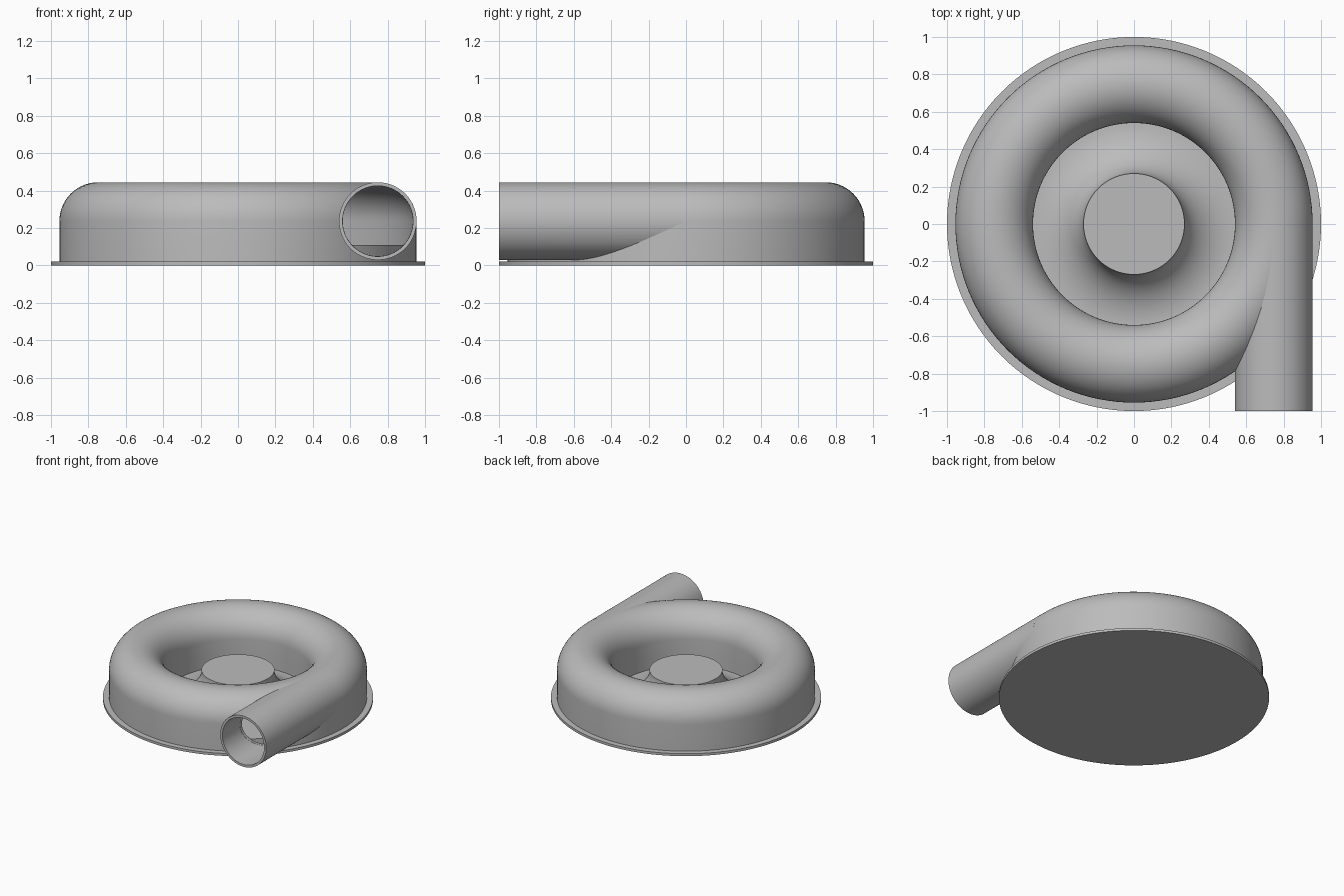
import bpy, bmesh
from math import sin, cos, pi
from mathutils import Matrix

old = bpy.data.objects.get("Cube")
if old:
    bpy.data.objects.remove(old, do_unlink=True)

grey = bpy.data.materials.new("light grey")
grey.use_nodes = True
COLOUR = (0.5, 0.5, 0.5, 1)
grey.diffuse_color = COLOUR
grey.node_tree.nodes["Principled BSDF"].inputs["Base Color"].default_value = COLOUR

# Shared dimensions
TUBE_R, TUBE_X, TUBE_Z = 0.2075, 0.7475, 0.237
WALL = 0.019
STEP_Z = 0.11
PLATE_Z = 0.02
RIM = TUBE_X - TUBE_R


def arc(cx, cz, rx, rz, start, end, n=28):
    angles = [start + (end - start) * i / n for i in range(n + 1)]
    return [(cx + rx * cos(a), cz + rz * sin(a)) for a in angles]


def lathe(name, profile, closed=False, steps=128):
    """Revolve an (r, z) profile around the z axis."""
    bm = bmesh.new()
    verts = [bm.verts.new((r, 0, z)) for r, z in profile]
    edges = [bm.edges.new(p) for p in zip(verts, verts[1:])]
    if closed:
        edges.append(bm.edges.new((verts[-1], verts[0])))
    bmesh.ops.spin(bm, geom=verts + edges, cent=(0, 0, 0), axis=(0, 0, 1),
                   angle=2 * pi, steps=steps)
    bmesh.ops.remove_doubles(bm, verts=bm.verts, dist=1e-5)
    bmesh.ops.recalc_face_normals(bm, faces=bm.faces)
    mesh = bpy.data.meshes.new(name)
    bm.to_mesh(mesh)
    bm.free()
    mesh.materials.append(grey)
    obj = bpy.data.objects.new(name, mesh)
    bpy.context.collection.objects.link(obj)
    return obj


def lay_along_y(obj):
    """Turn a lathed part so its axis runs toward the front in the outlet."""
    obj.data.transform(Matrix.Translation((TUBE_X, 0, TUBE_Z))
                       @ Matrix.Rotation(pi / 2, 4, 'X'))
    return obj


def cut(obj, cutter):
    mod = obj.modifiers.new("cut", 'BOOLEAN')
    mod.operation = 'DIFFERENCE'
    mod.solver = 'EXACT'
    mod.object = cutter
    bpy.context.view_layer.update()
    graph = bpy.context.evaluated_depsgraph_get()
    mesh = bpy.data.meshes.new_from_object(obj.evaluated_get(graph))
    obj.modifiers.clear()
    obj.data = mesh
    bpy.data.objects.remove(cutter, do_unlink=True)


# Round base plate
base = lathe("base_plate", [(0, 0), (1, 0), (1, PLATE_Z), (0, PLATE_Z)])

# Central hub with a concave flare
hub = lathe("hub", [(0, 0.01), (RIM, 0.01)]
            + arc(RIM, 0.24, 0.27, 0.218, 1.5 * pi, pi) + [(0, 0.24)])

# Raised floor ring inside the housing
floor = lathe("inner_floor", [(RIM, 0.01), (0.94, 0.01),
                              (0.94, STEP_Z), (RIM, STEP_Z)], closed=True)

# Ring-shaped housing shell
bore = TUBE_R - WALL
outer = arc(TUBE_X, TUBE_Z, TUBE_R, TUBE_R, 0, pi)
inner = arc(TUBE_X, TUBE_Z, bore, bore, pi, 0)
housing = lathe("housing", [(TUBE_X + TUBE_R, 0.01)] + outer
                + [(RIM, STEP_Z), (RIM + WALL, STEP_Z)] + inner
                + [(TUBE_X + bore, 0.01)], closed=True)

# Straight outlet pipe, open at the front
pipe = lay_along_y(lathe("outlet_pipe", [(TUBE_R, 0.02), (TUBE_R, 1),
                                         (bore, 1), (bore, 0.02)],
                         closed=True, steps=80))

# Open the passage between pipe and housing
cut(pipe, lathe("housing_void", [(RIM + WALL, STEP_Z)] + inner
                + [(TUBE_X + bore, STEP_Z)], closed=True))
cut(housing, lay_along_y(lathe("pipe_void", [(0, 0.03), (bore - 0.001, 0.03),
                                             (bore - 0.001, 1.1), (0, 1.1)],
                               steps=80)))

# Smooth shading with crisp edges
bpy.ops.object.select_all(action='DESELECT')
for part in (base, hub, floor, housing, pipe):
    part.select_set(True)
bpy.context.view_layer.objects.active = housing
bpy.ops.object.shade_smooth_by_angle(angle=0.6)
